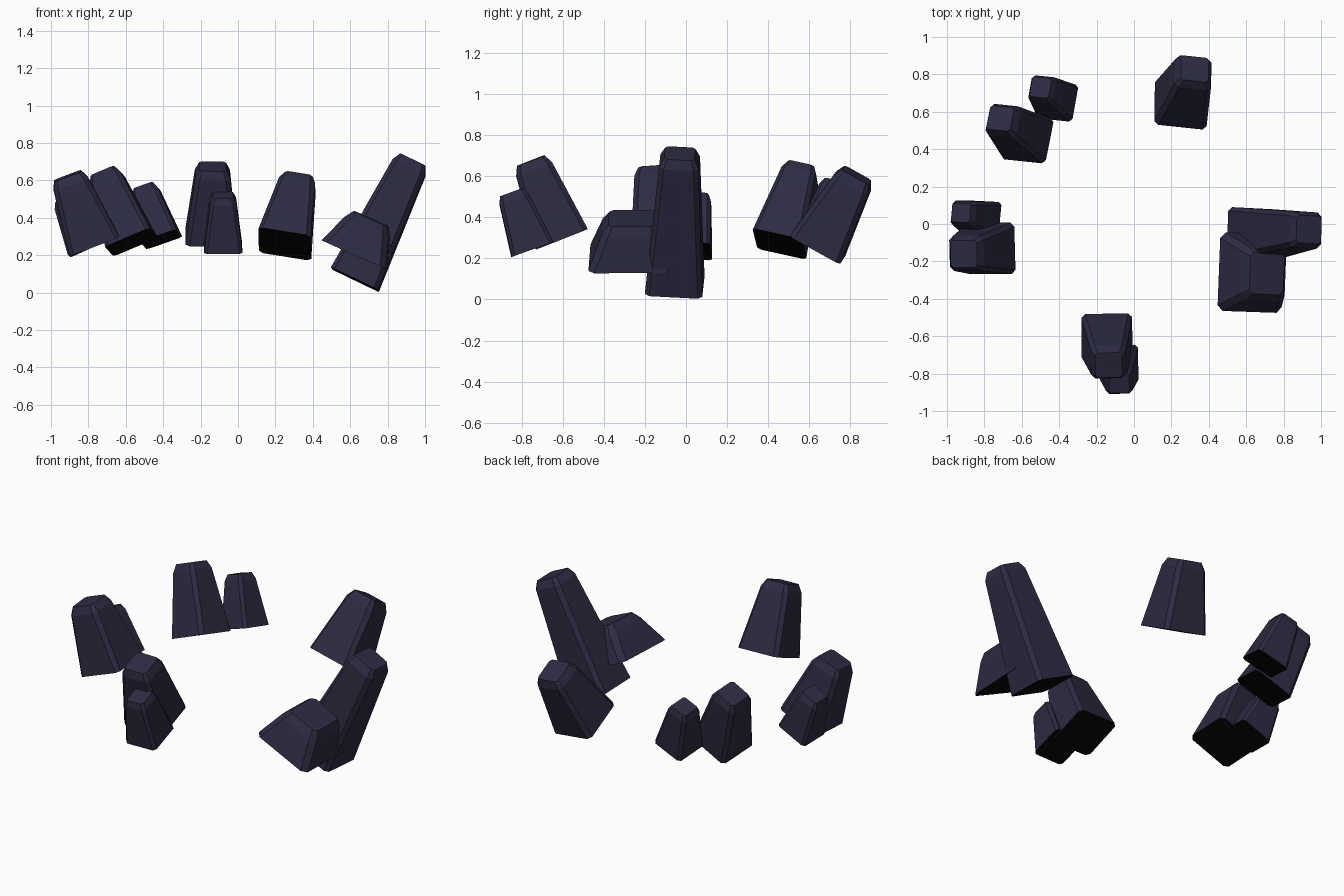
import bpy, bmesh, math
from mathutils import Vector

if "Cube" in bpy.data.objects:
    bpy.data.objects.remove(bpy.data.objects["Cube"])


def material(name, rgb):
    m = bpy.data.materials.new(name)
    m.diffuse_color = (*rgb, 1)
    m.use_nodes = True
    m.node_tree.nodes["Principled BSDF"].inputs["Base Color"].default_value = m.diffuse_color
    return m


STONE = material("dark_violet_stone", (0.026, 0.024, 0.054))
UNDER = material("black_underside", (0.002, 0.002, 0.002))


def ring(centre, u, v, hu, hv, cut):
    """Rectangle with four cut corners, counter-clockwise."""
    pts = [(hu, -hv + cut), (hu, hv - cut), (hu - cut, hv), (-hu + cut, hv),
           (-hu, hv - cut), (-hu, -hv + cut), (-hu + cut, -hv), (hu - cut, -hv)]
    return [centre + u * a + v * b for a, b in pts]


def shard(name, base, top, wu, wv, yaw, lip=0.045):
    """Tapered block from base centre to top centre, with bevelled edges."""
    base, top = Vector(base), Vector(top)
    axis = (top - base).normalized()
    # width direction keeps its yaw in plan but lies square to the axis
    c, s = math.cos(math.radians(yaw)), math.sin(math.radians(yaw))
    u = Vector((c, s, -(c * axis.x + s * axis.y) / axis.z)).normalized()
    v = axis.cross(u)
    bm = bmesh.new()
    cut = 0.08 * min(wu, wv)
    levels = [(base, 1.0, cut), (top - axis * lip, 0.69, cut * 1.1), (top, 0.53, cut * 0.7)]
    rings = [[bm.verts.new(p) for p in ring(o, u, v, wu * k / 2, wv * k / 2, ct)]
             for o, k, ct in levels]
    for lo, hi in zip(rings, rings[1:]):
        for i in range(8):
            j = (i + 1) % 8
            bm.faces.new((lo[i], lo[j], hi[j], hi[i]))
    bm.faces.new(rings[-1])
    bm.faces.new(rings[0][::-1]).material_index = 1
    me = bpy.data.meshes.new(name)
    bm.to_mesh(me)
    bm.free()
    me.materials.append(STONE)
    me.materials.append(UNDER)
    bpy.context.collection.objects.link(bpy.data.objects.new(name, me))


# right cluster: the tall shard and a squat one
shard("right_tall_shard", (0.625, -0.055, 0.07), (0.935, -0.03, 0.71), 0.278, 0.28, -3)
shard("right_squat_shard", (0.625, -0.26, 0.205), (0.71, -0.265, 0.395), 0.375, 0.42, -2)
# back shard
shard("back_shard", (0.25, 0.64, 0.26), (0.325, 0.83, 0.605), 0.285, 0.28, -6)
# back left pair
shard("back_left_large_shard", (-0.57, 0.455, 0.27), (-0.715, 0.565, 0.64), 0.26, 0.25, -6)
shard("back_left_small_shard", (-0.41, 0.655, 0.285), (-0.5, 0.73, 0.565), 0.205, 0.205, -6, 0.035)
# left pair
shard("left_large_shard", (-0.77, -0.13, 0.255), (-0.91, -0.16, 0.625), 0.285, 0.275, 0)
shard("left_small_shard", (-0.81, 0.025, 0.24), (-0.925, 0.06, 0.5), 0.205, 0.195, -3, 0.035)
# front pair
shard("front_large_shard", (-0.145, -0.605, 0.295), (-0.135, -0.755, 0.675), 0.272, 0.27, 1)
shard("front_small_shard", (-0.08, -0.748, 0.243), (-0.08, -0.85, 0.522), 0.205, 0.215, 1, 0.035)
